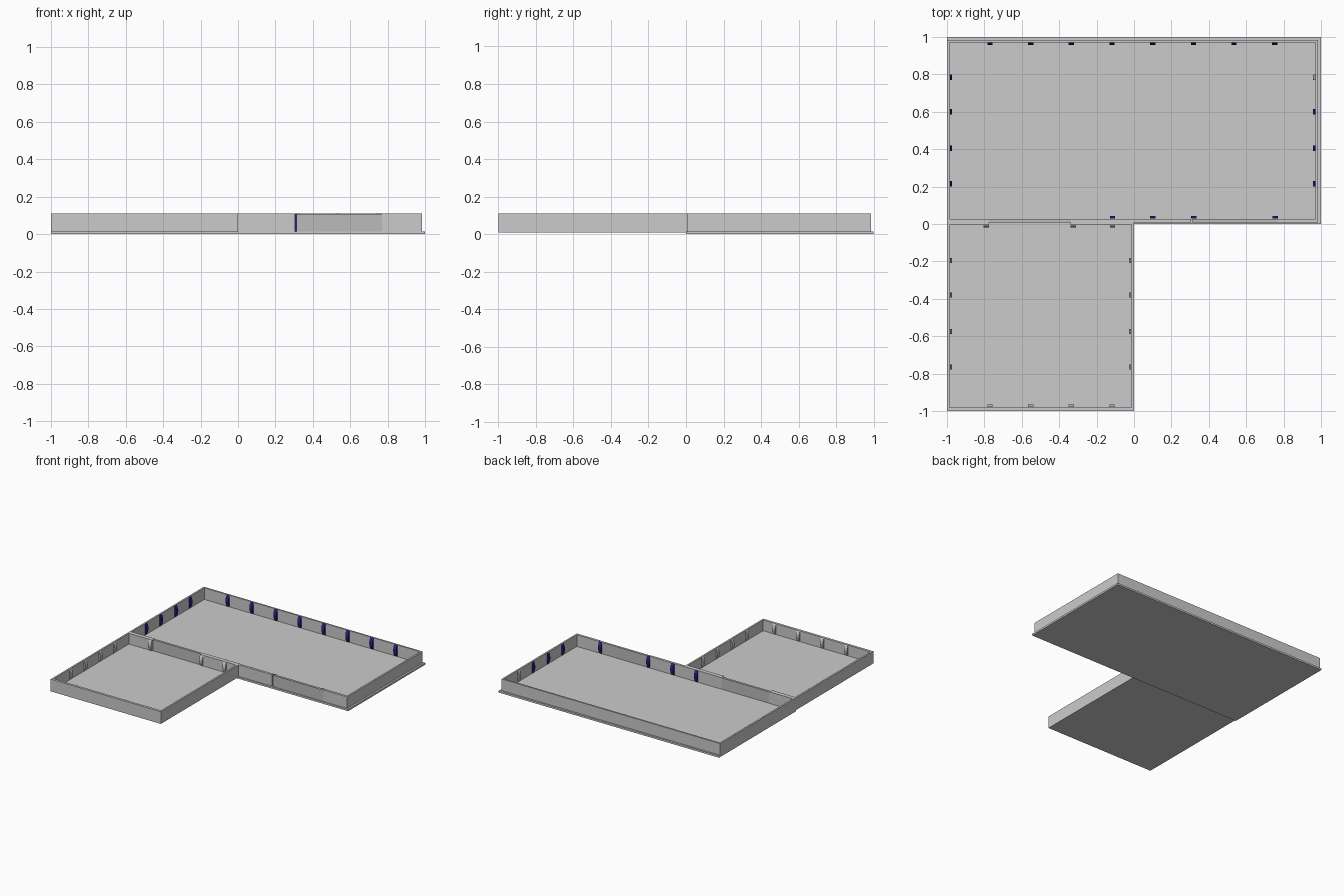
import bpy, bmesh, math

if "Cube" in bpy.data.objects:
    bpy.data.objects.remove(bpy.data.objects["Cube"])

def material(name, rgb):
    m = bpy.data.materials.new(name)
    m.diffuse_color = (*rgb, 1)
    m.use_nodes = True
    m.node_tree.nodes["Principled BSDF"].inputs["Base Color"].default_value = m.diffuse_color
    return m

BLUE = material("navy", (0.03, 0.01, 0.22))
DARK = material("dark_grey", (0.5, 0.5, 0.5))
TOP = 0.11

def finish(name, bm, mat=None):
    bmesh.ops.recalc_face_normals(bm, faces=bm.faces)
    me = bpy.data.meshes.new(name)
    bm.to_mesh(me)
    bm.free()
    ob = bpy.data.objects.new(name, me)
    bpy.context.collection.objects.link(ob)
    if mat:
        me.materials.append(mat)
    return ob

def boxes(name, items, mat=None):
    bm = bmesh.new()
    for x0, x1, y0, y1, z0, z1 in items:
        vs = bmesh.ops.create_cube(bm, size=1)["verts"]
        for v in vs:
            v.co = ((x0 + x1) / 2 + v.co.x * (x1 - x0),
                    (y0 + y1) / 2 + v.co.y * (y1 - y0),
                    (z0 + z1) / 2 + v.co.z * (z1 - z0))
    return finish(name, bm, mat)

def rib(name, x, y, nx, ny, z0, mat=None, w=0.028, bulge=0.013, n=10):
    """Bowed strap on a wall at (x, y), bulging along (nx, ny)."""
    bm = bmesh.new()
    rings = []
    for side in (-w / 2, w / 2):
        ring = []
        for i in range(n + 1):
            d = 0.001 + bulge * math.sin(math.pi * i / n)
            z = z0 + (TOP - z0) * i / n
            ring.append(bm.verts.new((x + nx * d - ny * side, y + ny * d + nx * side, z)))
        rings.append(ring)
        bm.faces.new(ring)
    for i in range(n + 1):
        j = (i + 1) % (n + 1)
        bm.faces.new((rings[0][i], rings[0][j], rings[1][j], rings[1][i]))
    finish(name, bm, mat)

# floors
boxes("large_floor", [(-1, 1, 0, 1, 0, 0.015)])
boxes("small_floor", [(-1, 0, -1, 0.0, 0.01, 0.022)])

# large room walls, with two openings in the front wall
t = 0.014
z = 0.013
boxes("large_walls", [
    (-1, 0.985, 0.985 - t, 0.985, z, TOP),
    (-1, -1 + t, 0.008, 0.985 - t, z, TOP),
    (0.985 - t, 0.985, 0.008, 0.985 - t, z, TOP),
    (-1 + t, -0.775, 0.008, 0.028, z, TOP),
    (-0.34, 0.305, 0.008, 0.028, z, TOP),
    (0.77, 0.985 - t, 0.008, 0.028, z, TOP)])

# small room walls
boxes("small_walls", [
    (-1, 0, -1, -0.98, z, TOP),
    (-1, -1 + t, -0.98, 0.008, z, TOP),
    (-t, 0, -0.98, 0.008, z, TOP),
    (-1 + t, -0.775, -0.006, 0.008, z, TOP),
    (-0.34, -t, -0.006, 0.008, z, TOP)])

# dark panels filling the openings
for name, x0, x1 in (("doorway_panel", -0.775, -0.34), ("window_panel", 0.314, 0.77)):
    boxes(name, [(x0, x1, 0.008, 0.027, 0.015, TOP - 0.002)], DARK)

# ribs along the walls
back_x = [-0.77 + 0.2175 * i for i in range(8)]
side_y = (0.215, 0.405, 0.6, 0.785)
for x in back_x:
    rib("large_back_rib", x, 0.985 - t, 0, -1, 0.015, BLUE)
for y in side_y:
    rib("large_left_rib", -1 + t, y, 1, 0, 0.015, BLUE)
    rib("large_right_rib", 0.985 - t, y, -1, 0, 0.015, None if y > 0.7 else BLUE)
    rib("small_left_rib", -1 + t, y - 0.98, 1, 0, 0.022)
    rib("small_right_rib", -t, y - 0.98, -1, 0, 0.022)
for x in (-0.115, 0.10, 0.319, 0.755):
    rib("large_front_rib", x, 0.028, 0, 1, 0.015, BLUE)
for x in back_x[:4]:
    rib("small_front_rib", x, -0.98, 0, 1, 0.022)
for x in (-0.79, -0.325, -0.115):
    rib("small_back_rib", x, -0.006, 0, -1, 0.022)
